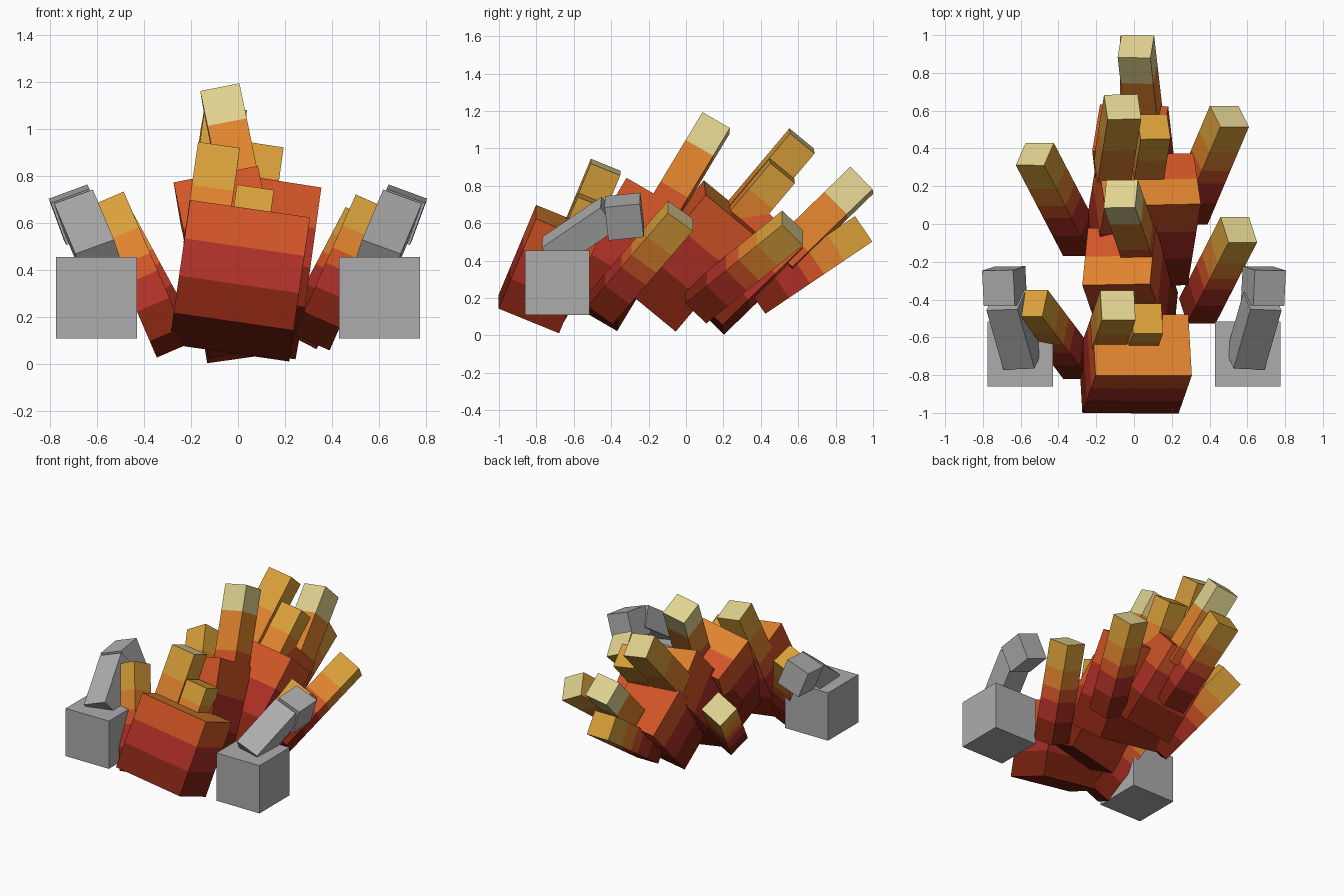
import bpy
import bmesh
from mathutils import Vector

if "Cube" in bpy.data.objects:
    bpy.data.objects.remove(bpy.data.objects["Cube"])


def material(name, rgb):
    lin = [(c / 255 / 12.92) if c < 10 else ((c / 255 + 0.055) / 1.055) ** 2.4 for c in rgb]
    m = bpy.data.materials.new(name)
    m.diffuse_color = (*lin, 1)
    m.use_nodes = True
    m.node_tree.nodes["Principled BSDF"].inputs["Base Color"].default_value = m.diffuse_color
    return m


NAMES = ["dark_brown", "red", "orange_red", "orange", "yellow", "pale_yellow", "grey"]
RGB = [(126, 34, 16), (172, 47, 38), (208, 84, 38), (223, 131, 46),
       (217, 160, 58), (224, 210, 144), (172, 172, 172)]
MATS = [material(n, c) for n, c in zip(NAMES, RGB)]
DARK, RED, ORED, ORANGE, YELLOW, PALE, GREY = range(7)


def block(name, tip, axis, side, size, bands, caps):
    """Banded box: tip centre, long axis, width direction, (width, depth, length).
    bands = [(end fraction, colour)] from base to tip; caps = (front, back) tip colours."""
    h = Vector(axis).normalized()
    w = Vector(side)
    w = (w - h * w.dot(h)).normalized()
    d = h.cross(w)
    width, depth, length = size
    base = Vector(tip) - h * length
    ring = [(-.5, -.5), (.5, -.5), (.5, 0), (.5, .5), (-.5, .5), (-.5, 0)]
    bm = bmesh.new()
    rings = [[bm.verts.new(base + h * length * t + w * width * a + d * depth * b)
              for a, b in ring] for t in [0] + [b[0] for b in bands]]

    def face(verts, mat):
        bm.faces.new(verts).material_index = mat

    for (lo, hi), (_, mat) in zip(zip(rings, rings[1:]), bands):
        for i in range(6):
            j = (i + 1) % 6
            face((lo[i], lo[j], hi[j], hi[i]), mat)
    face(rings[0][::-1], bands[0][1])
    top = rings[-1]
    face((top[0], top[1], top[2], top[5]), caps[0])
    face((top[5], top[2], top[3], top[4]), caps[1])
    me = bpy.data.meshes.new(name)
    bm.to_mesh(me)
    bm.free()
    for m in MATS:
        me.materials.append(m)
    bpy.context.collection.objects.link(bpy.data.objects.new(name, me))


# Body segments, tilting further back towards the tail
BODY = [(.33, DARK), (.66, RED), (1, ORED)]
AX = {"a": (.07, .20, .48), "b": (-.12, .35, .58), "c": (.07, .43, .51), "d": (-.08, .70, .68)}
SD = {"a": (.51, 0, -.072), "b": (.36, 0, .06), "c": (.50, 0, -.09), "d": (.36, 0, .06)}
for name, k, tip, size, caps in [
    ("front_body", "a", (.042, -.64, .595), (.515, .35, .525), (ORANGE, ORANGE)),
    ("middle_body", "b", (-.08, -.17, .72), (.365, .35, .68), (ORANGE, ORED)),
    ("rear_body", "c", (.08, .235, .68), (.515, .35, .67), (ORANGE, ORED)),
    ("hind_body", "d", (-.02, .505, .57), (.365, .35, .60), (ORED, ORED)),
]:
    block(name, tip, AX[k], SD[k], size, BODY, caps)

# Back spikes: single spikes on the narrow segments, pairs on the wide ones
SINGLE = [(.2, ORED), (.68, ORANGE), (1, PALE)]
PAIR = [(.5, ORANGE), (1, YELLOW)]
for name, k, tip, size, bands, cap in [
    ("middle_spike", "b", (-.07, .16, 1.135), (.17, .17, .55), SINGLE, PALE),
    ("hind_spike", "d", (.01, .94, .83), (.175, .17, .60), SINGLE, PALE),
    ("front_tall_spike", "a", (-.085, -.43, .90), (.18, .17, .40), PAIR, PALE),
    ("front_short_spike", "a", (.07, -.50, .72), (.16, .17, .25), PAIR, YELLOW),
    ("rear_tall_spike", "c", (-.06, .62, 1.04), (.18, .17, .52), PAIR, PALE),
    ("rear_short_spike", "c", (.105, .515, .88), (.16, .17, .36), PAIR, YELLOW),
]:
    block(name, tip, AX[k], SD[k], size, bands, (cap, cap))

# Tail and side limbs
LIMB = [(.22, DARK), (.42, RED), (.55, ORED), (.74, ORANGE), (1, YELLOW)]
for name, tip, axis, side, size, cap in [
    ("tail", (.01, .95, .57), (0, .83, .56), (1, 0, 0), (.17, .165, .69), YELLOW),
    ("front_left_limb", (-.54, -.42, .67), (-.25, .33, .58), (.15, 0, .065), (.15, .16, .71), YELLOW),
    ("front_right_limb", (.555, -.03, .64), (.22, .43, .50), (.148, 0, -.065), (.165, .17, .695), PALE),
    ("rear_left_limb", (-.525, .37, .61), (-.25, .48, .46), (.16, 0, .087), (.17, .16, .71), PALE),
    ("rear_right_limb", (.505, .57, .575), (.22, .52, .42), (.155, 0, -.08), (.17, .165, .70), PALE),
]:
    block(name, tip, axis, side, size, LIMB, (cap, cap))

# Grey claws: cube fist, forearm and upper arm on each side
for label, s in (("left", -1), ("right", 1)):
    plain = [(1, GREY)]
    block(label + "_fist", (s * .602, -.688, .455), (0, 0, 1), (1, 0, 0),
          (.345, .345, .345), plain, (GREY, GREY))
    block(label + "_forearm", (s * .68, -.41, .655), (s * .08, .28, .19), (.15, 0, -s * .05),
          (.175, .15, .39), plain, (GREY, GREY))
    block(label + "_upper_arm", (s * .69, -.235, .645), (s * .01, .20, .02), (.15, 0, -s * .055),
          (.175, .19, .19), plain, (GREY, GREY))
